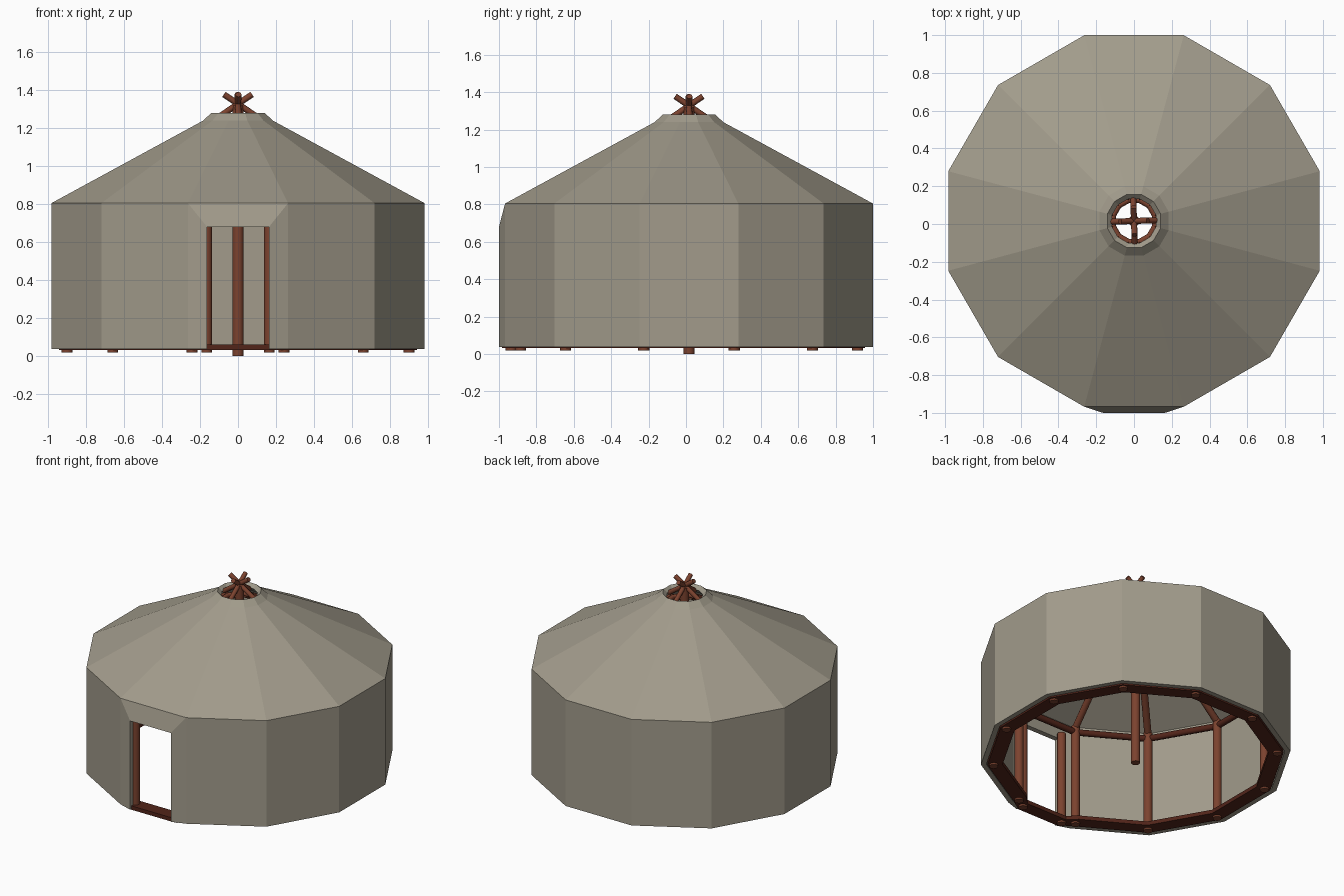
import bpy, bmesh, math
from mathutils import Vector

if "Cube" in bpy.data.objects:
    bpy.data.objects.remove(bpy.data.objects["Cube"])

CY = 0.016                                   # centre of the twelve-sided plan
ANG = [math.radians(-75 + 30 * i) for i in range(12)]


def material(name, col):
    m = bpy.data.materials.new(name)
    m.diffuse_color = (*col, 1)
    m.use_nodes = True
    m.node_tree.nodes["Principled BSDF"].inputs["Base Color"].default_value = m.diffuse_color
    return m


CLOTH = material("cloth", (0.36, 0.33, 0.26))
WOOD = material("wood", (0.20, 0.055, 0.028))
DARK = material("dark_wood", (0.085, 0.018, 0.010))


def finish(bm, name, mat):
    bmesh.ops.recalc_face_normals(bm, faces=bm.faces)
    me = bpy.data.meshes.new(name)
    bm.to_mesh(me)
    bm.free()
    me.materials.append(mat)
    ob = bpy.data.objects.new(name, me)
    bpy.context.collection.objects.link(ob)
    return ob


def at(r, a, z):
    return Vector((r * math.cos(a), CY + r * math.sin(a), z))


def pole(name, a, b, r, mat=WOOD, sides=10):
    d = b - a
    bm = bmesh.new()
    bmesh.ops.create_cone(bm, cap_ends=True, segments=sides, radius1=r, radius2=r, depth=d.length)
    ob = finish(bm, name, mat)
    ob.location = (a + b) / 2
    ob.rotation_euler = d.to_track_quat('Z', 'Y').to_euler()
    for p in ob.data.polygons:
        p.use_smooth = len(p.vertices) == 4
    return ob


# one skin of the cloth: walls, roof and collar, with a projecting doorway
def skin(bm, profile, door_y):
    rings = [[bm.verts.new(at(r, a, z)) for a in ANG] for r, z in profile]
    verts = [v for ring in rings for v in ring]
    for k in range(3):
        for i in range(12):
            if k == 0 and i == 11:           # doorway side is built below
                continue
            j = (i + 1) % 12
            bm.faces.new((rings[k][i], rings[k][j], rings[k + 1][j], rings[k + 1][i]))
    tops = []
    for s, i in ((1, 0), (-1, 11)):
        lo = bm.verts.new((s * 0.163, door_y, 0.038))
        hi = bm.verts.new((s * 0.163, door_y, 0.68))
        bm.faces.new((rings[0][i], lo, hi, rings[1][i]))
        tops.append(hi)
        verts += [lo, hi]
    bm.faces.new((rings[1][0], tops[0], tops[1], rings[1][11]))
    return verts


# cloth cover: outer and inner skin joined along the hems
bm = bmesh.new()
outer = skin(bm, ((1.018, 0.038), (1.018, 0.805), (0.19, 1.24), (0.146, 1.28)), -1.0)
hems = [e for e in bm.edges if e.is_boundary]
inner = skin(bm, ((0.982, 0.038), (0.982, 0.785), (0.18, 1.205), (0.12, 1.255)), -0.963)
pair = dict(zip(outer, inner))
for e in hems:
    a, b = e.verts
    bm.faces.new((a, b, pair[b], pair[a]))
finish(bm, "cloth_cover", CLOTH)


# flat floor ring that follows the doorway bump
def outline(r, door_y, z):
    pts = [at(r, a, z) for a in ANG]
    return pts + [Vector((-0.163, door_y, z)), Vector((0.163, door_y, z))]


bm = bmesh.new()
loops = [[bm.verts.new(p) for p in outline(*o)] for o in
         ((0.975, -0.985, 0.032), (0.975, -0.985, 0.06), (0.875, -0.89, 0.06), (0.875, -0.89, 0.032))]
for k in range(4):
    a, b = loops[k], loops[(k + 1) % 4]
    for i in range(14):
        j = (i + 1) % 14
        bm.faces.new((a[i], a[j], b[j], b[i]))
finish(bm, "floor_ring", DARK)

# wall posts, top rail, rafters and crown hoop
for i, a in enumerate(ANG):
    b = ANG[(i + 1) % 12]
    pole("wall_post", at(0.933, a, 0.02), at(0.933, a, 0.76), 0.03)
    pole("top_rail", at(0.933, a, 0.72), at(0.933, b, 0.72), 0.022, DARK, 8)
    pole("rafter", at(0.94, a, 0.75), at(0.12, a, 1.20), 0.024, WOOD, 8)
    pole("crown_hoop", at(0.115, a, 1.205), at(0.115, b, 1.205), 0.016, WOOD, 8)

# door posts
for s in (-1, 1):
    pole("door_post", Vector((s * 0.165, -0.935, 0.02)), Vector((s * 0.165, -0.935, 0.70)), 0.03)

# centre pole and crossing crown sticks
pole("centre_pole", at(0, 0, 0), at(0, 0, 1.32), 0.03, WOOD, 12)
for i in range(4):
    a = math.radians(90 * i + 2)
    pole("crown_stick", at(0.122, a, 1.245), at(-0.074, a, 1.378), 0.016, WOOD, 8)
